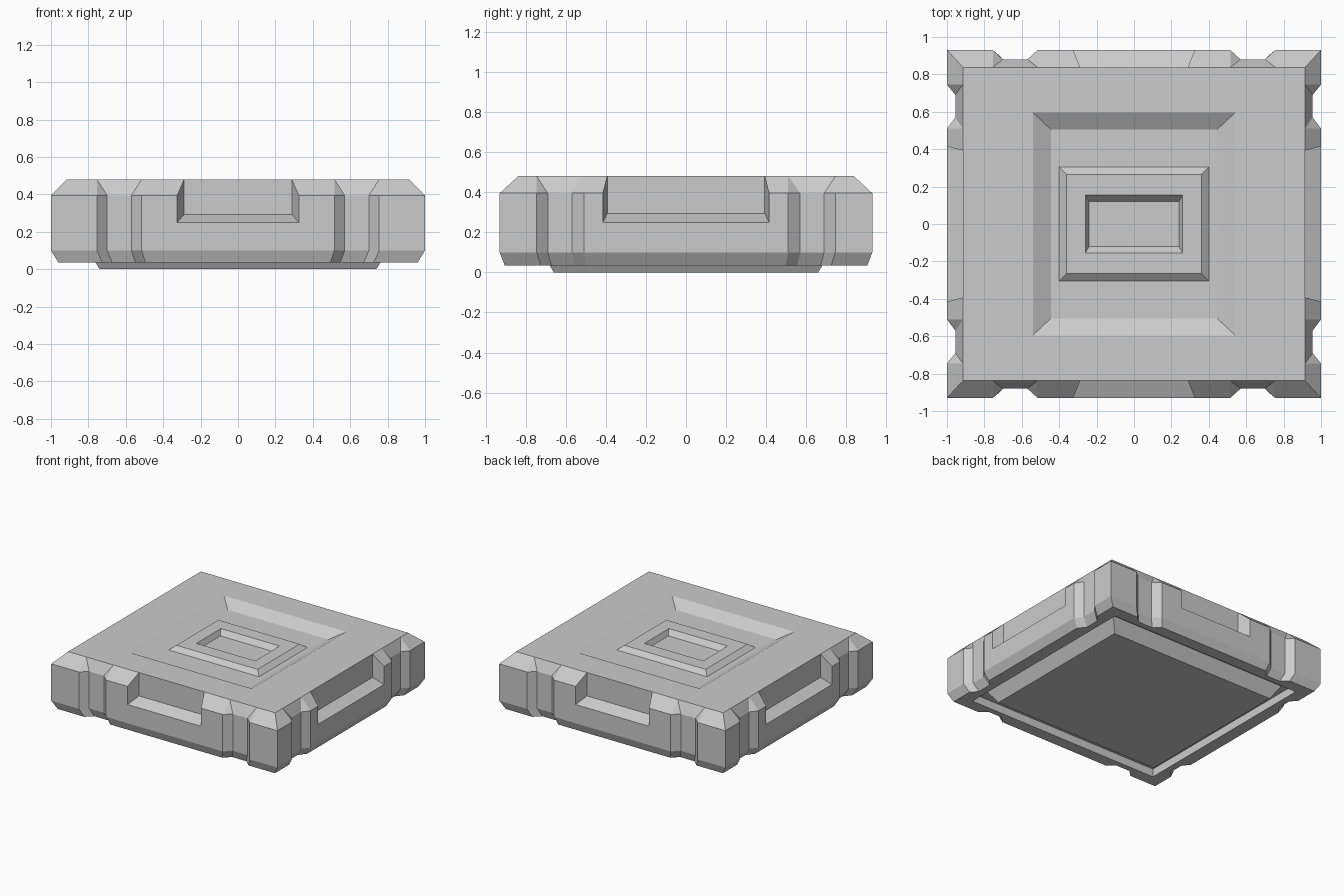
import bpy, bmesh

if "Cube" in bpy.data.objects:
    bpy.data.objects.remove(bpy.data.objects["Cube"])

# Notch break points along each side: (outer, inner, inner, outer)
NX = (0.755, 0.70, 0.57, 0.515)
NY = (0.745, 0.69, 0.57, 0.51)


def side(half, notch, scale, depth):
    """Points along one side as (along, inset), running from -half towards +half."""
    a, b, c, d = [v * scale for v in notch]
    if not depth:                       # notch closes up on straight rings
        b, c = a, d
    left = [(-half, 0), (-a, 0), (-b, depth), (-c, depth), (-d, 0)]
    return left + [(-t, i) for t, i in reversed(left[1:])]


def ring(bm, hx, hy, z, dx=0, dy=0, scale=None):
    sx = hx if scale is None else scale
    sy = hy / 0.93 if scale is None else scale
    px, py = side(hx, NX, sx, dy), side(hy, NY, sy, dx)
    pts = [(t, -hy + i) for t, i in px] + [(hx - i, t) for t, i in py]
    pts += [(-x, -y) for x, y in pts]
    return [bm.verts.new((x, y, z)) for x, y in pts]


def make_object(name, bm):
    bmesh.ops.recalc_face_normals(bm, faces=bm.faces)
    me = bpy.data.meshes.new(name)
    bm.to_mesh(me)
    bm.free()
    ob = bpy.data.objects.new(name, me)
    bpy.context.collection.objects.link(ob)
    return ob


# Tile: one loft from the foot, round the notched rim, to the stepped top
bm = bmesh.new()
rings = [ring(bm, *r) for r in (
    (0.74, 0.66, 0.0),                          # foot
    (0.80, 0.72, 0.10),                         # groove ceiling
    (0.86, 0.81, 0.10),
    (0.86, 0.81, 0.035),                        # rim lip
    (0.96, 0.905, 0.035, 0.045, 0.05),
    (1.0, 0.93, 0.10, 0.045, 0.05),
    (1.0, 0.93, 0.395, 0.045, 0.05),
    (0.915, 0.838, 0.48, 0, 0, 1.0),            # top edge
    (0.54, 0.595, 0.48),                        # wide pit
    (0.445, 0.505, 0.427),
    (0.40, 0.305, 0.427),                       # raised block
    (0.36, 0.265, 0.46),
    (0.26, 0.155, 0.46),                        # small pit
    (0.24, 0.12, 0.42))]
n = len(rings[0])
for lo, hi in zip(rings, rings[1:]):
    for i in range(n):
        j = (i + 1) % n
        bm.faces.new((lo[i], lo[j], hi[j], hi[i]))
bm.faces.new(rings[0][::-1])
bm.faces.new(rings[-1])
bmesh.ops.remove_doubles(bm, verts=bm.verts, dist=1e-5)
tile = make_object("floor_tile", bm)


def window_cutter(along_x, sign, near, far, w_in, w_out):
    """Tapered block that cuts an open-topped window into one side."""
    bm = bmesh.new()
    loops = []
    for k in (0, 1.3):
        d = sign * (near + (far - near) * k)
        w = w_in + (w_out - w_in) * k
        z = 0.293 - 0.043 * k
        pts = [(-w, z), (w, z), (w, 0.6), (-w, 0.6)]
        loops.append([bm.verts.new((t, d, h) if along_x else (d, t, h)) for t, h in pts])
    a, b = loops
    for i in range(4):
        j = (i + 1) % 4
        bm.faces.new((a[i], a[j], b[j], b[i]))
    bm.faces.new(a)
    bm.faces.new(b)
    cutter = make_object("window_cutter", bm)
    cutter.hide_render = True
    return cutter


# Side windows
bpy.context.view_layer.objects.active = tile
for sign in (-1, 1):
    for args in ((True, sign, 0.8375, 0.93, 0.288, 0.325),
                 (False, sign, 0.9145, 1.0, 0.393, 0.415)):
        cutter = window_cutter(*args)
        mod = tile.modifiers.new("window", 'BOOLEAN')
        mod.operation, mod.solver, mod.object = 'DIFFERENCE', 'EXACT', cutter
        bpy.ops.object.modifier_apply(modifier=mod.name)
        bpy.data.objects.remove(cutter)
